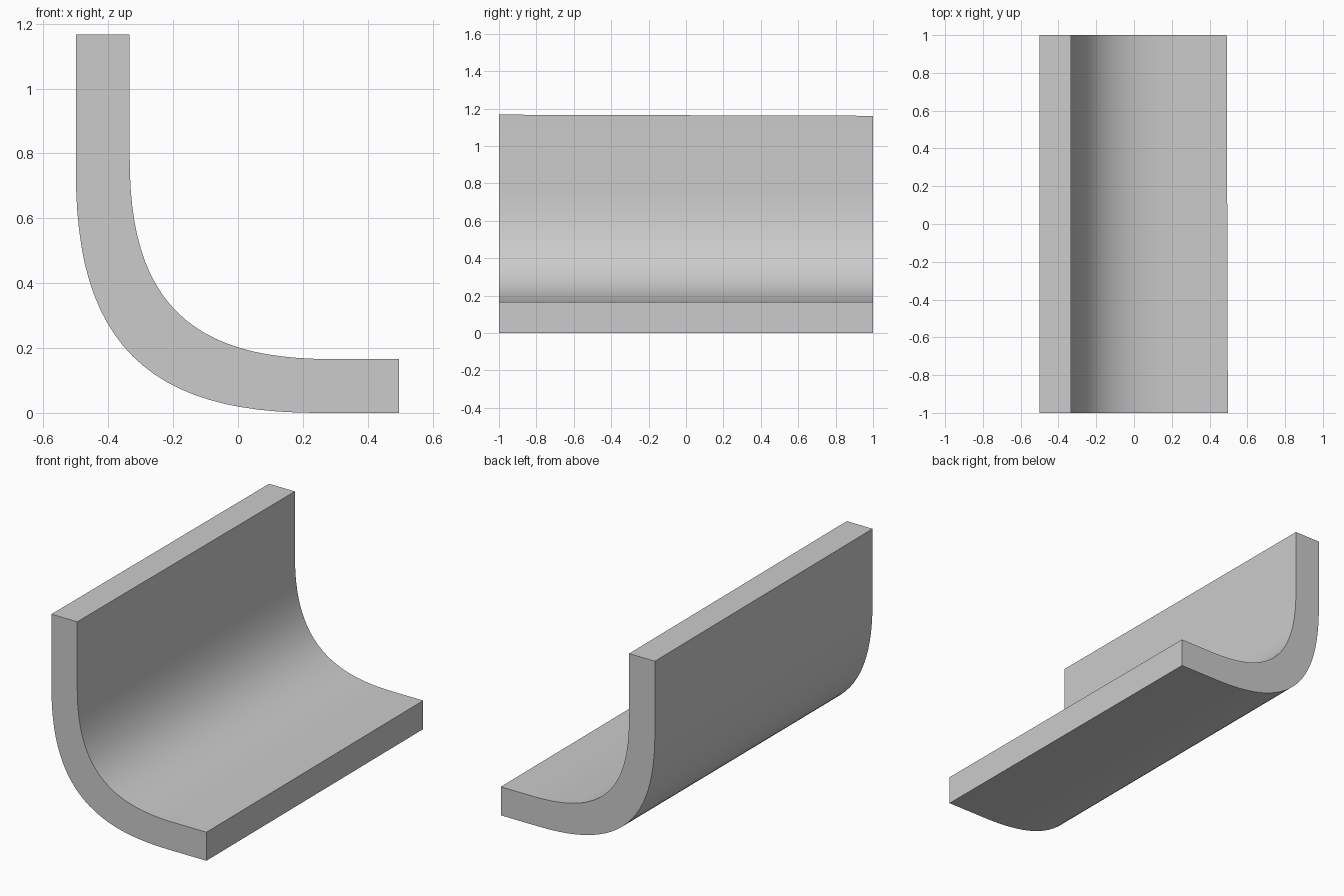
import bpy, bmesh

if "Cube" in bpy.data.objects:
    bpy.data.objects.remove(bpy.data.objects["Cube"])

N = 24
HEIGHT, END_X, THICK = 1.167, 0.497, 0.166


def bend(corner, reach, n=2.1):
    """Smooth corner sweeping from the upright to the flat leg."""
    return [(-0.5 + corner + reach * (i / N) ** n,
             corner + reach * (1 - i / N) ** n) for i in range(N + 1)]


# Closed L-shaped profile: outer skin, then inner skin back up
outer = [(-0.5, HEIGHT)] + bend(0.0, 0.75) + [(END_X, 0.0)]
inner = [(-0.5 + THICK, HEIGHT)] + bend(THICK, 0.624) + [(END_X, THICK)]
profile = outer + inner[::-1]

# Extrude along y, with the legs very slightly shorter at the back
bm = bmesh.new()
front = bm.faces.new([bm.verts.new((x, -1, z)) for x, z in profile])
res = bmesh.ops.extrude_face_region(bm, geom=[front], use_keep_orig=True)
for v in [g for g in res["geom"] if isinstance(g, bmesh.types.BMVert)]:
    v.co.y = 1
    if v.co.x > END_X - 0.001:
        v.co.x -= 0.006
    if v.co.z > HEIGHT - 0.001:
        v.co.z -= 0.006
bmesh.ops.recalc_face_normals(bm, faces=bm.faces)

mesh = bpy.data.meshes.new("curved_panel")
bm.to_mesh(mesh)
bm.free()
panel = bpy.data.objects.new("curved_panel", mesh)
bpy.context.collection.objects.link(panel)
bpy.context.view_layer.objects.active = panel
panel.select_set(True)
bpy.ops.object.shade_smooth_by_angle()
